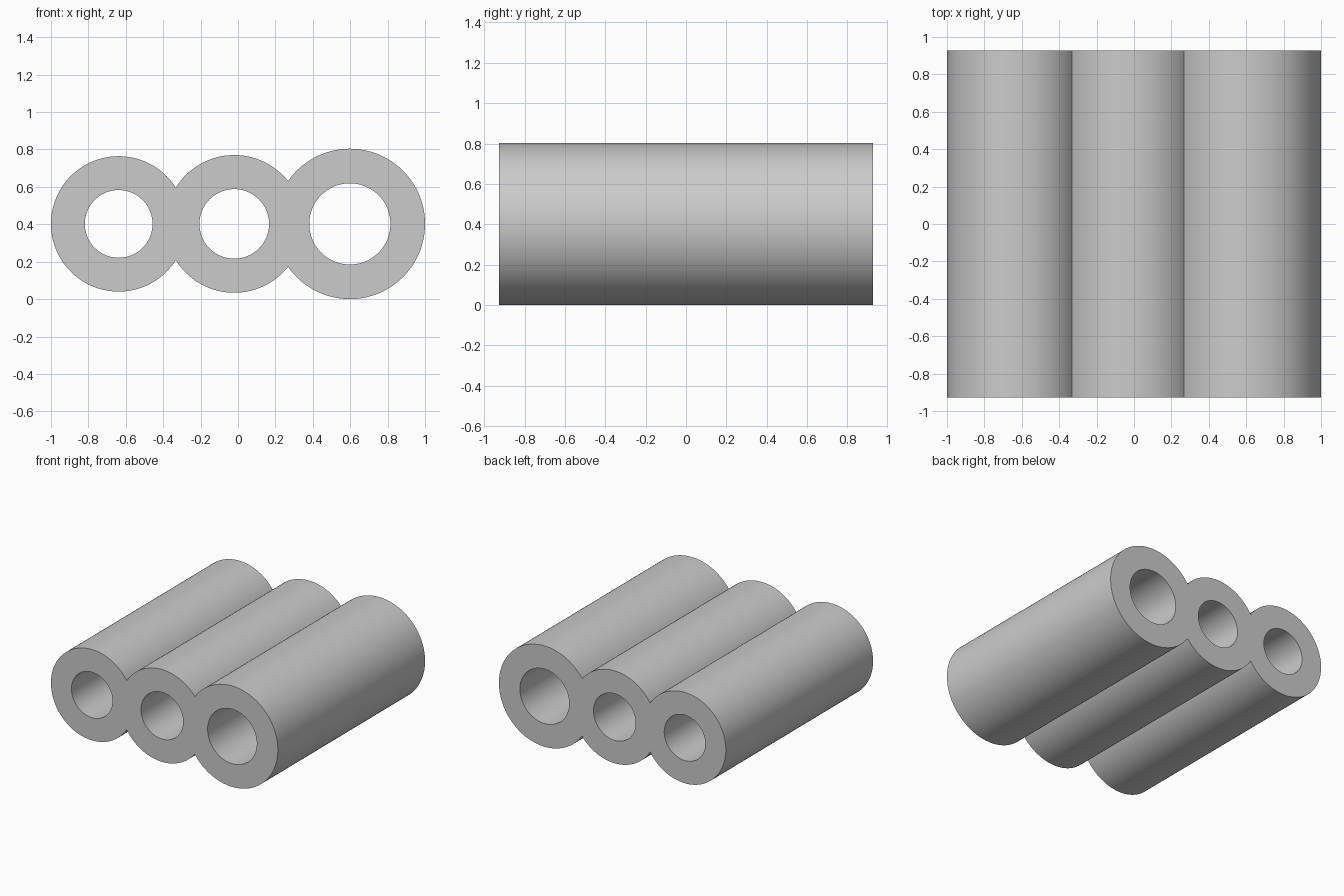
import bpy, bmesh
from math import pi, sin, cos, acos
from mathutils import Vector

cube = bpy.data.objects.get("Cube")
if cube:
    bpy.data.objects.remove(cube)

AXIS_Z = 0.402
HALF_LENGTH = 0.927
STEPS = 48
# Each tube: centre x, outer radius, bore radius
TUBES = [(-0.638, 0.362, 0.181), (-0.02, 0.368, 0.186), (0.598, 0.402, 0.217)]

grey = bpy.data.materials.new("plain_grey")
grey.use_nodes = True
colour = (0.6, 0.6, 0.6, 1)
grey.diffuse_color = colour
grey.node_tree.nodes["Principled BSDF"].inputs["Base Color"].default_value = colour


def meet_angle(a, b):
    """Angle from the centre line at which the circle of a meets that of b."""
    d = abs(a[0] - b[0])
    return acos((d * d + a[1] ** 2 - b[1] ** 2) / (2 * d * a[1]))


def on_circle(x, r, angle):
    return Vector((x + r * cos(angle), -HALF_LENGTH, AXIS_Z + r * sin(angle)))


# Outer outline: upper arcs joined at the notches, then mirrored below
upper = []
for i, (x, r, bore) in enumerate(TUBES):
    start = pi - meet_angle(TUBES[i], TUBES[i - 1]) if i > 0 else pi
    end = meet_angle(TUBES[i], TUBES[i + 1]) if i + 1 < len(TUBES) else 0
    first = 1 if i > 0 else 0
    upper += [on_circle(x, r, start + (end - start) * s / STEPS)
              for s in range(first, STEPS + 1)]
lower = [Vector((p.x, p.y, 2 * AXIS_Z - p.z)) for p in reversed(upper[1:-1])]
loops = [upper + lower]

# Bores
for x, r, bore in TUBES:
    loops.append([on_circle(x, bore, pi * s / STEPS) for s in range(2 * STEPS)])

# Fill the section between the loops and extrude it along y
bm = bmesh.new()
edges = []
for loop in loops:
    verts = [bm.verts.new(p) for p in loop]
    edges += [bm.edges.new((v, verts[k - 1])) for k, v in enumerate(verts)]
bmesh.ops.triangle_fill(bm, edges=edges, use_beauty=True, normal=(0, -1, 0))
section = bm.faces[:]
result = bmesh.ops.extrude_face_region(bm, geom=section, use_keep_orig=True)
moved = [g for g in result["geom"] if isinstance(g, bmesh.types.BMVert)]
bmesh.ops.translate(bm, verts=moved, vec=(0, 2 * HALF_LENGTH, 0))
bmesh.ops.recalc_face_normals(bm, faces=bm.faces[:])

mesh = bpy.data.meshes.new("triple_tube")
bm.to_mesh(mesh)
bm.free()
mesh.materials.append(grey)
tube = bpy.data.objects.new("triple_tube", mesh)
bpy.context.collection.objects.link(tube)

# Smooth walls with crisp ends and notches
bpy.ops.object.select_all(action="DESELECT")
tube.select_set(True)
bpy.context.view_layer.objects.active = tube
bpy.ops.object.shade_smooth_by_angle(angle=pi / 6)
